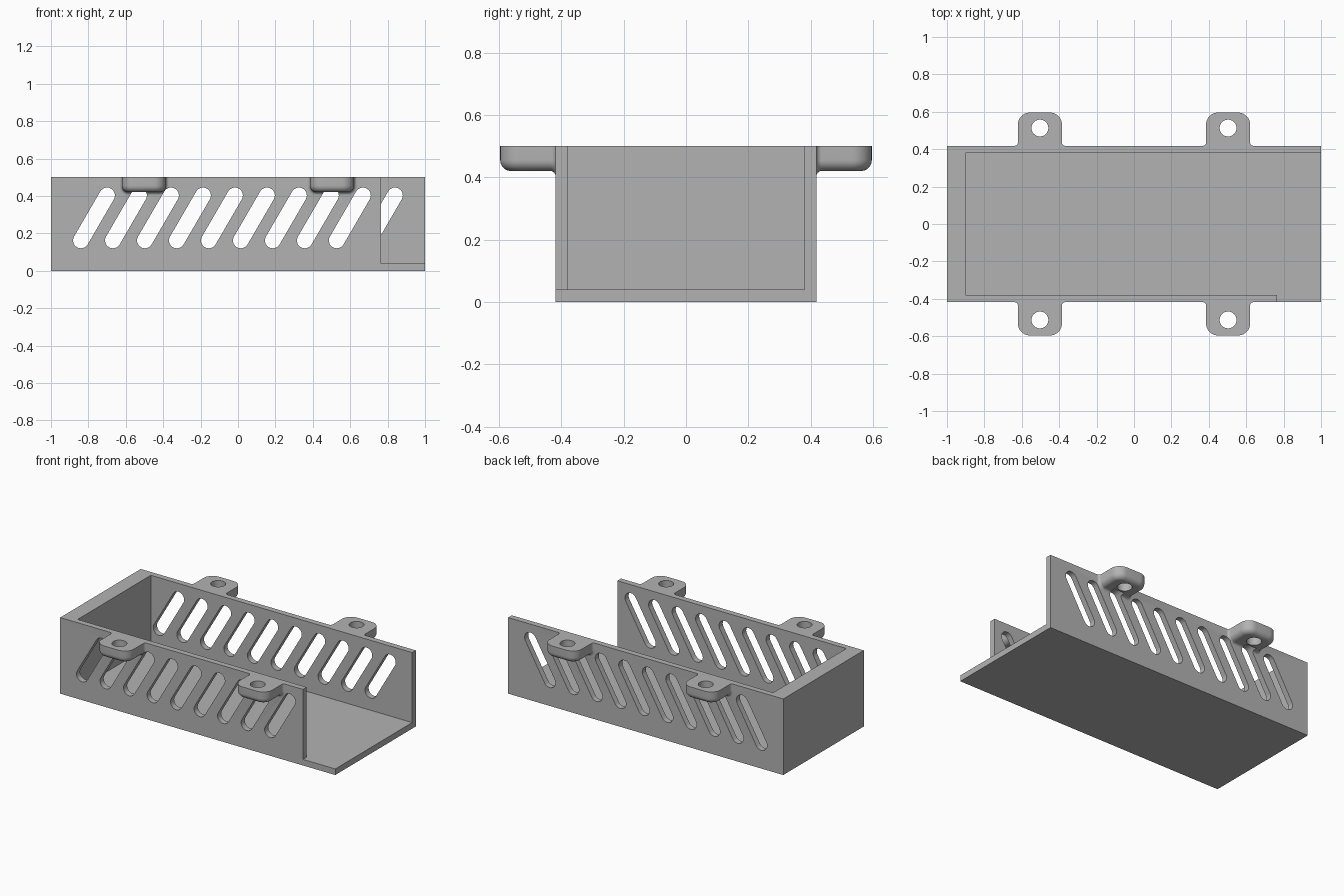
import bpy, bmesh
from math import sin, cos, pi, sqrt, radians

if "Cube" in bpy.data.objects:
    bpy.data.objects.remove(bpy.data.objects["Cube"])

grey = bpy.data.materials.new("plain_grey")
grey.use_nodes = True
grey.diffuse_color = (0.45, 0.45, 0.45, 1)
grey.node_tree.nodes["Principled BSDF"].inputs["Base Color"].default_value = (0.45, 0.45, 0.45, 1)

LENGTH, WIDTH, HEIGHT = 1.0, 0.418, 0.5      # half length, half width, height
INNER, FLOOR = 0.38, 0.04
FRONT_END = 0.765
TAB_X, TAB_HALF, TAB_OUT, TAB_THICK = 0.503, 0.118, 0.178, 0.08
CORNER, ROUND, FILLET = 0.065, 0.035, 0.017
SINK = 0.02                                  # how far tabs reach into the wall


def loft(name, rings):
    """Solid skinned through rings of equal point count, with capped ends."""
    bm = bmesh.new()
    loops = [[bm.verts.new(p) for p in ring] for ring in rings]
    n = len(loops[0])
    for a, b in zip(loops, loops[1:]):
        for i in range(n):
            j = (i + 1) % n
            bm.faces.new((a[i], a[j], b[j], b[i]))
    bm.faces.new(loops[0])
    bm.faces.new(loops[-1])
    bmesh.ops.recalc_face_normals(bm, faces=bm.faces)
    mesh = bpy.data.meshes.new(name)
    bm.to_mesh(mesh)
    bm.free()
    mesh.materials.append(grey)
    obj = bpy.data.objects.new(name, mesh)
    bpy.context.collection.objects.link(obj)
    return obj


def prism(name, points, z0, z1):
    return loft(name, [[(x, y, z) for x, y in points] for z in (z0, z1)])


def arc(cx, cy, r, start, end, steps):
    angles = [radians(start + (end - start) * i / steps) for i in range(steps + 1)]
    return [(cx + r * cos(a), cy + r * sin(a)) for a in angles]


def combine(target, other, operation):
    mod = target.modifiers.new("cut", "BOOLEAN")
    mod.operation, mod.solver, mod.object = operation, "EXACT", other
    bpy.context.view_layer.objects.active = target
    bpy.ops.object.modifier_apply(modifier=mod.name)
    bpy.data.objects.remove(other)


def tab_plate(x, side):
    """Rounded plate whose lower edge is rolled inward."""
    rings = []
    for k in range(9):
        a = pi / 2 * k / 8
        d = ROUND * (1 - sin(a))
        r = CORNER - d
        w, out = TAB_HALF - d, TAB_OUT - d
        outline = [(w, -SINK)] + arc(w - r, out - r, r, 0, 90, 10)
        outline += arc(r - w, out - r, r, 90, 180, 10) + [(-w, -SINK)]
        z = HEIGHT - TAB_THICK + ROUND * (1 - cos(a))
        rings.append([(x + px, side * (WIDTH + py), z) for px, py in outline])
    rings.append([(px, py, HEIGHT) for px, py, _ in rings[-1]])
    return loft("tab", rings)


def tab_collar(x, side):
    """Concave fillet where a tab meets the wall."""
    rings = []
    for y in [-SINK] + [FILLET * (1 - cos(pi / 2 * k / 6)) for k in range(7)]:
        t = FILLET - max(y, 0)
        e = FILLET - sqrt(max(FILLET ** 2 - t ** 2, 0))
        w, r, low = TAB_HALF + e, ROUND + e, HEIGHT - TAB_THICK - e
        section = [(-w, HEIGHT)] + arc(r - w, low + r, r, 180, 270, 8)
        section += arc(w - r, low + r, r, 270, 360, 8) + [(w, HEIGHT)]
        rings.append([(x + px, side * (WIDTH + y), z) for px, z in section])
    return loft("tab_collar", rings)


def slot_cutter(x, side):
    """Leaning capsule that passes through a side wall."""
    r, dx, z0, z1 = 0.042, 0.14, 0.162, 0.403
    shape = arc(x + dx, z1, r, 150, -30, 12) + arc(x, z0, r, -30, -210, 12)
    return loft("slot_cutter", [[(px, side * y, z) for px, z in shape]
                                for y in (INNER - 0.02, WIDTH + 0.04)])


# Tray: floor plus three walls, the front one stopping short
tray = prism("slotted_tray", [
    (-LENGTH, -WIDTH), (FRONT_END, -WIDTH), (FRONT_END, -INNER), (-0.9, -INNER),
    (-0.9, INNER), (LENGTH, INNER), (LENGTH, WIDTH), (-LENGTH, WIDTH)], 0, HEIGHT)
floor = prism("floor", [(-LENGTH, -WIDTH), (LENGTH, -WIDTH),
                        (LENGTH, WIDTH), (-LENGTH, WIDTH)], 0, FLOOR)
combine(tray, floor, "UNION")

# Mounting tabs with screw holes
for side in (-1, 1):
    for x in (-TAB_X, TAB_X):
        combine(tray, tab_plate(x, side), "UNION")
        combine(tray, tab_collar(x, side), "UNION")
        hole = arc(x, side * 0.513, 0.045, 0, 352.5, 47)
        combine(tray, prism("hole_cutter", hole, 0.35, 0.6), "DIFFERENCE")

# Leaning vent slots, one fewer on the short front wall
for side, count in ((-1, 9), (1, 10)):
    for i in range(count):
        combine(tray, slot_cutter(-0.84 + 0.171 * i, side), "DIFFERENCE")

bpy.ops.object.select_all(action="DESELECT")
tray.select_set(True)
bpy.context.view_layer.objects.active = tray
bpy.ops.object.shade_smooth_by_angle(angle=radians(30))
